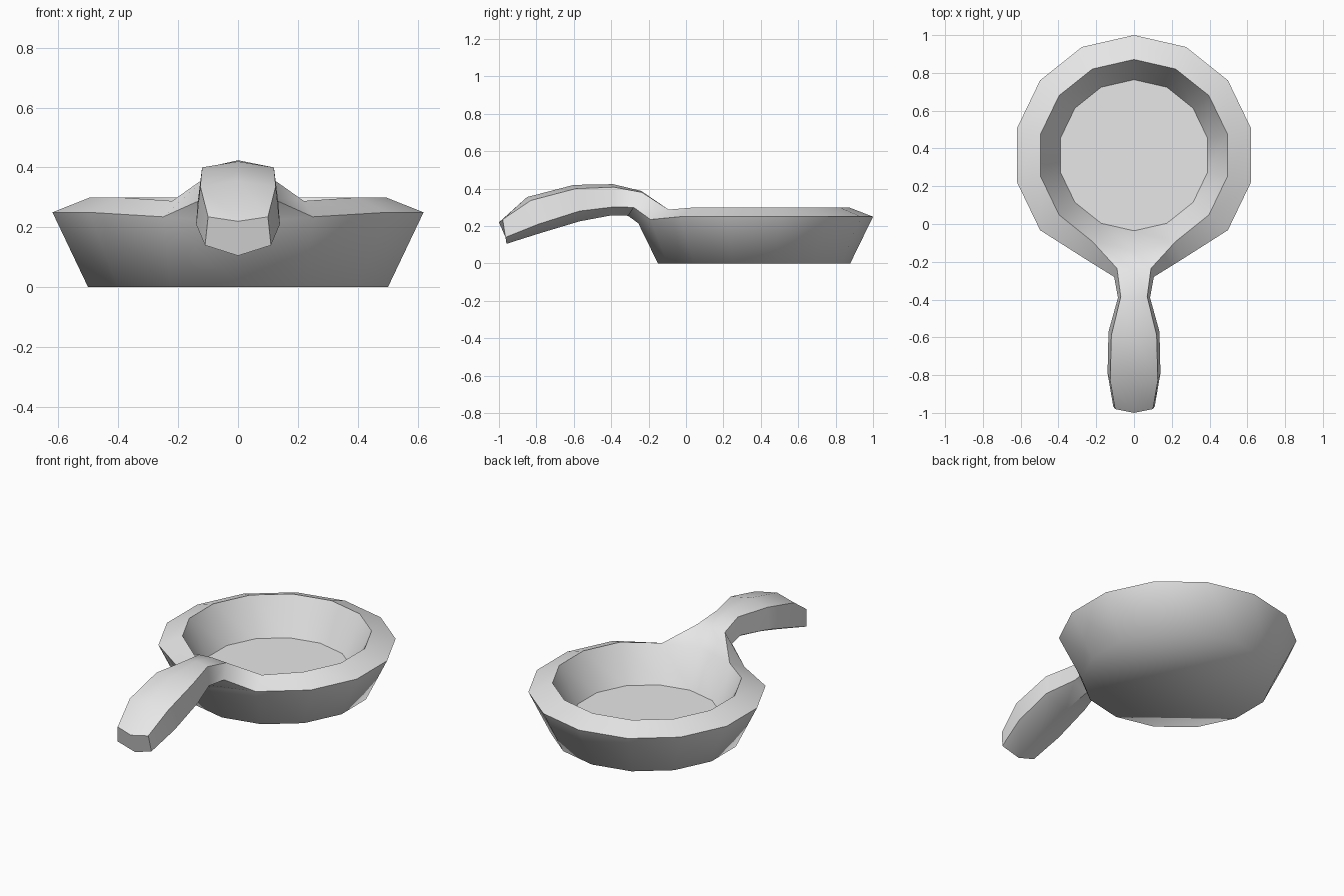
import bpy
import bmesh
from math import sin, cos, pi, radians

SIDES = 14
CENTRE_Y = 0.364

default_cube = bpy.data.objects.get("Cube")
if default_cube:
    bpy.data.objects.remove(default_cube, do_unlink=True)


def make_material(name, colour):
    material = bpy.data.materials.new(name)
    material.use_nodes = True
    material.diffuse_color = colour
    material.node_tree.nodes["Principled BSDF"].inputs["Base Color"].default_value = colour
    return material


def add_ring(bm, radius, height):
    """Ring of pan vertices; index zero points to the front."""
    ring = []
    for index in range(SIDES):
        angle = 2 * pi * index / SIDES
        position = (radius * sin(angle), CENTRE_Y - radius * cos(angle), height)
        ring.append(bm.verts.new(position))
    return ring


def add_section(bm, top, shoulder, flank, belly):
    """Six-sided handle section, mirrored across the middle."""
    right = [shoulder, flank]
    left = [(-x, y, z) for x, y, z in reversed(right)]
    points = [(0, *top), *right, (0, *belly), *left]
    return [bm.verts.new(point) for point in points]


def bridge(bm, first, second, skip=()):
    count = len(first)
    for index in range(count):
        if index not in skip:
            after = (index + 1) % count
            bm.faces.new((first[index], first[after], second[after], second[index]))


bm = bmesh.new()

# Bowl: floor, inner lip, outer lip and base
floor = add_ring(bm, 0.4, 0.09)
inner_lip = add_ring(bm, 0.507, 0.3)
outer_lip = add_ring(bm, 0.636, 0.25)
base = add_ring(bm, 0.514, 0)

# Pull the front of the lip out into the root of the handle
for index, side in ((1, 1), (-1, -1)):
    inner_lip[index].co.z = 0.288
    outer_lip[index].co = (side * 0.25, -0.19, 0.235)
outer_lip[0].co = (0, -0.255, 0.215)

bm.faces.new(floor)
bridge(bm, floor, inner_lip)
bridge(bm, inner_lip, outer_lip, skip=(0, SIDES - 1))
bridge(bm, outer_lip, base)
base_face = bm.faces.new(base)

# Handle: sections from the neck to the tip
stations = [
    ((-0.24, 0.388), (0.09, -0.235, 0.38), (0.105, -0.28, 0.3), (-0.31, 0.255)),
    ((-0.39, 0.424), (0.07, -0.385, 0.408), (0.085, -0.39, 0.302), (-0.4, 0.257)),
    ((-0.6, 0.42), (0.12, -0.59, 0.4), (0.135, -0.57, 0.28), (-0.57, 0.225)),
    ((-0.85, 0.355), (0.126, -0.83, 0.337), (0.14, -0.79, 0.21), (-0.78, 0.162)),
    ((-1.0, 0.22), (0.1, -0.98, 0.235), (0.11, -0.965, 0.14), (-0.96, 0.105)),
]
previous = [inner_lip[0], inner_lip[1], outer_lip[1],
            outer_lip[0], outer_lip[-1], inner_lip[-1]]
for station in stations:
    section = add_section(bm, *station)
    bridge(bm, previous, section)
    previous = section
bm.faces.new(previous)

# Smooth shading with crisp lips, floor edge and handle edges
bmesh.ops.recalc_face_normals(bm, faces=bm.faces)
for face in bm.faces:
    face.smooth = True
for edge in bm.edges:
    crisp = edge.calc_face_angle(0) > radians(42)
    edge.smooth = not crisp or base_face in edge.link_faces

mesh = bpy.data.meshes.new("frying_pan")
bm.to_mesh(mesh)
bm.free()
mesh.materials.append(make_material("light grey", (0.8, 0.8, 0.8, 1)))
pan = bpy.data.objects.new("frying_pan", mesh)
bpy.context.collection.objects.link(pan)
